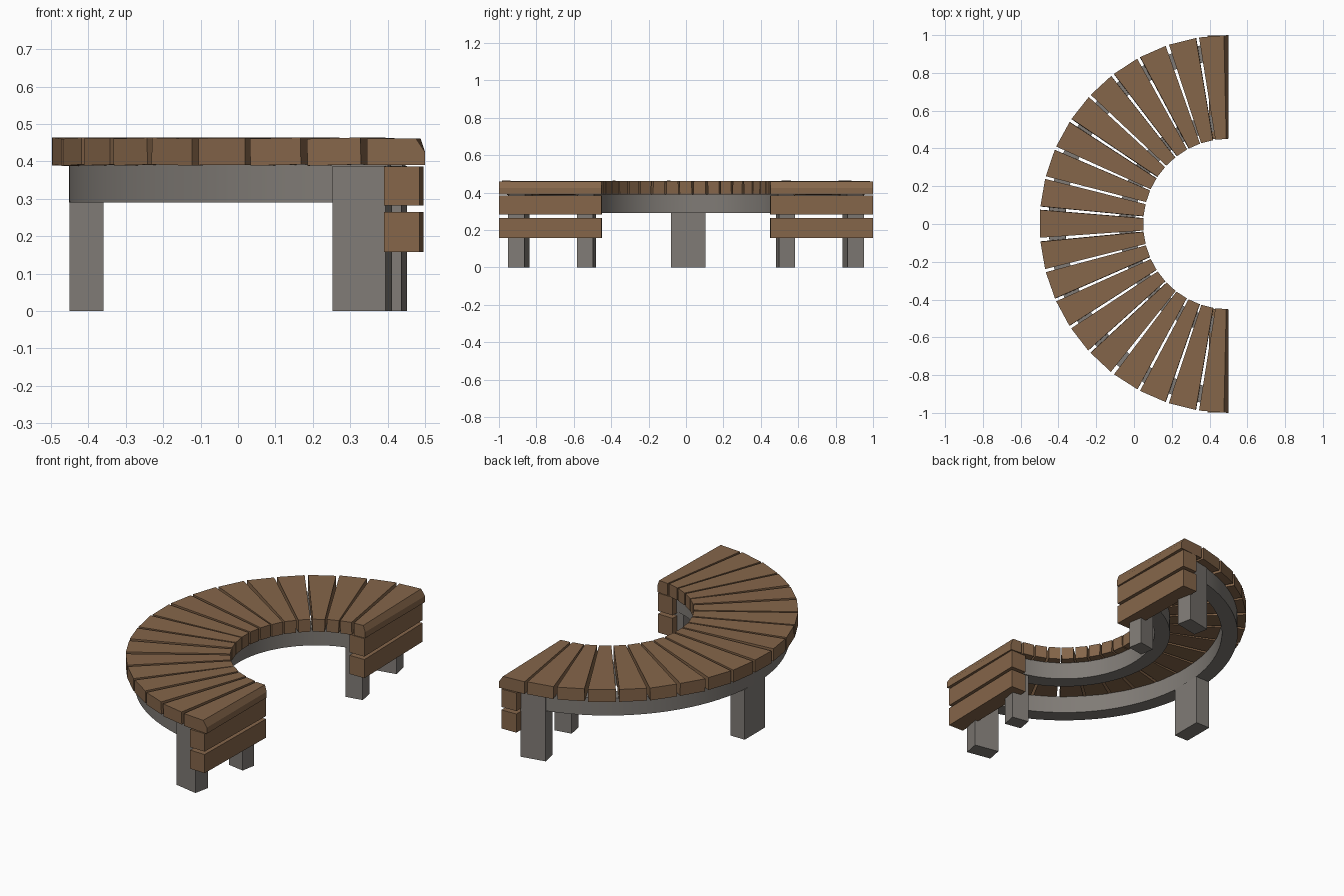
import bpy, bmesh, random
from math import sin, cos, tan, pi, radians
from mathutils import Matrix, Vector

if "Cube" in bpy.data.objects:
    bpy.data.objects.remove(bpy.data.objects["Cube"])

random.seed(4)
CENTRE = Vector((0.5, 0, 0))   # centre of the half circle
COUNT = 19


def material(name, rgb):
    m = bpy.data.materials.new(name)
    m.diffuse_color = (*rgb, 1)
    m.use_nodes = True
    m.node_tree.nodes["Principled BSDF"].inputs["Base Color"].default_value = m.diffuse_color
    return m


WOOD = material("brown wood", (0.235, 0.132, 0.068))
STONE = material("grey concrete", (0.215, 0.198, 0.180))


def make(name, verts, faces, mat):
    me = bpy.data.meshes.new(name)
    me.from_pydata(verts, [], faces)
    bm = bmesh.new()
    bm.from_mesh(me)
    bmesh.ops.recalc_face_normals(bm, faces=bm.faces)
    bm.to_mesh(me)
    bm.free()
    me.materials.append(mat)
    ob = bpy.data.objects.new(name, me)
    bpy.context.collection.objects.link(ob)
    return ob


def loft(name, sections, mat):
    """Skin a row of matching closed cross-sections and cap both ends."""
    n = len(sections[0])
    verts = [v for s in sections for v in s]
    faces = [tuple(range(n)), tuple(range(len(verts) - n, len(verts)))]
    for k in range(len(sections) - 1):
        for i in range(n):
            j = (i + 1) % n
            faces.append((k * n + i, k * n + j, (k + 1) * n + j, (k + 1) * n + i))
    return make(name, verts, faces, mat)


def box(name, centre, size, yaw, mat):
    x, y, z = (s / 2 for s in size)
    rot = Matrix.Rotation(yaw, 3, 'Z')
    secs = [[Vector(centre) + rot @ Vector((a * x, b * y, c * z))
             for a, b in ((-1, -1), (1, -1), (1, 1), (-1, 1))] for c in (-1, 1)]
    return loft(name, secs, mat)


# tapered seat slats fanned round the half circle
half = pi / COUNT / 2
for i in range(COUNT):
    a = (i - (COUNT - 1) / 2) * pi / COUNT
    end = 1 if i == COUNT - 1 else (-1 if i == 0 else 0)
    jitter = 0 if end else radians(random.uniform(-0.5, 0.5))
    roll = 0 if end else radians(random.uniform(-1.8, 1.8))
    radial = Vector((-cos(a + jitter), sin(a + jitter), 0))
    tang = Vector((sin(a + jitter), cos(a + jitter), 0))
    mid = CENTRE + Vector((-cos(a), sin(a), 0)) * 0.72
    secs = []
    for R, gap, bev in ((0.45, 0.010, 0.012), (0.997, 0.018, 0.024)):
        w = R * tan(half)
        g = w - gap / 2
        if end:   # outer edge is flush with the cut and chamfered
            prof = [(-g, 0.39), (w, 0.39), (w, 0.425), (w - bev, 0.461), (-g, 0.461)]
            prof = [(t * end, z) for t, z in prof]
        else:
            prof = [(-g, 0.39), (g, 0.39), (g, 0.462), (-g, 0.462)]
        sec = []
        for t, z in prof:
            dz = z - 0.426
            sec.append(mid + radial * (R - 0.72)
                       + tang * (t * cos(roll) - dz * sin(roll))
                       + Vector((0, 0, 0.426 + t * sin(roll) + dz * cos(roll))))
        secs.append(sec)
    loft(f"seat_slat_{i + 1}", secs, WOOD)

# curved beams under the slats
for name, r0, r1 in (("inner_beam", 0.495, 0.58), ("outer_beam", 0.865, 0.952)):
    secs = []
    for k in range(49):
        a = radians(-84 + 168 * k / 48)
        d = Vector((-cos(a), sin(a), 0))
        secs.append([CENTRE + d * r + Vector((0, 0, z))
                     for r, z in ((r0, 0.29), (r1, 0.29), (r1, 0.391), (r0, 0.391))])
    ob = loft(name, secs, STONE)
    bpy.ops.object.select_all(action='DESELECT')
    ob.select_set(True)
    bpy.context.view_layer.objects.active = ob
    bpy.ops.object.shade_smooth_by_angle(angle=radians(30))

# middle leg
box("middle_leg", (-0.405, 0.012, 0.146), (0.09, 0.185, 0.292), 0, STONE)

for s, side in ((-1, "front"), (1, "back")):
    # legs at each end of the beams
    box(f"{side}_outer_leg", (0.332, s * 0.895, 0.194), (0.145, 0.09, 0.388),
        s * radians(11), STONE)
    box(f"{side}_inner_leg", (0.395, s * 0.531, 0.194), (0.10, 0.085, 0.388),
        s * radians(10), STONE)
    # two stacked boards closing each end
    for n, z, h in ((1, 0.334, 0.104), (2, 0.211, 0.108)):
        box(f"{side}_end_board_{n}", (0.443, s * 0.724, z), (0.095, 0.548, h),
            s * radians(1.1), WOOD)
